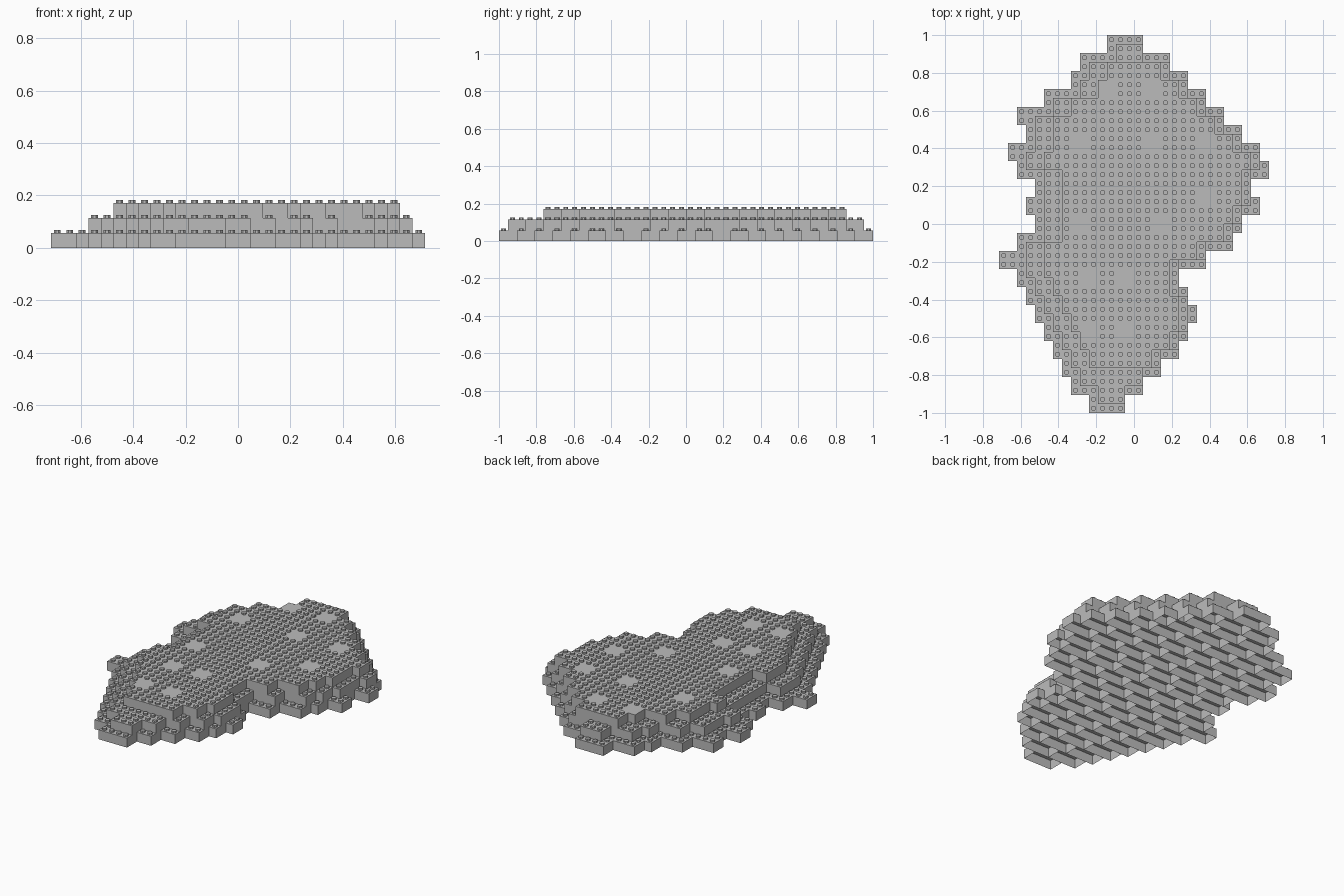
import bpy, bmesh, math

cube = bpy.data.objects.get("Cube")
if cube:
    bpy.data.objects.remove(cube, do_unlink=True)

PITCH = 2 / 42            # stud spacing
HEIGHT = PITCH * 1.2      # brick height
COLS, ROWS = 30, 42

grey = bpy.data.materials.new("light_grey")
grey.use_nodes = True
colour = (0.5, 0.5, 0.5, 1)
grey.diffuse_color = colour
grey.node_tree.nodes["Principled BSDF"].inputs["Base Color"].default_value = colour


def px(col):
    return (col - COLS / 2) * PITCH


def py(row):
    return (ROWS / 2 - row) * PITCH


# Bottom course: left and right stud column of each two-row band, back to front
lefts = [12, 9, 8, 5, 2, 3, 1, 2, 4, 3, 4, 2, 0, 2, 3, 4, 5, 6, 7, 8, 10]
rights = [16, 19, 21, 23, 25, 27, 29, 30, 28, 29, 27, 26, 23, 20, 21, 22, 21, 20, 18, 16, 14]
bottom = [(2 * i, a, b) for i, (a, b) in enumerate(zip(lefts, rights))]

# Upper courses step inwards and straddle the bands below
middle = [(2 * i + 1, max(lefts[i:i + 2]) + 1, min(rights[i:i + 2])) for i in range(20)]
top = [(row, a + 2, b - 1) for row, a, b in middle[1:18]]
courses = [("bottom", bottom), ("middle", middle), ("top", top)]

# Bare two-by-two spots on the top, as centre column and row
bare = [(12, 6), (17, 6), (9, 12), (17, 12), (23, 12), (23, 18), (9, 21),
        (18, 21), (10, 27), (14, 27), (10, 33), (14, 33)]
bare_cells = {(c + i, r + j) for c, r in bare for i in (-1, 0) for j in (-1, 0)}


def cells(course):
    return {(c, row + j) for row, a, b in course for c in range(a, b) for j in (0, 1)}


def brick(bm, row, a, b, z):
    """Hollow brick: four walls and a roof, open below."""
    corners = [(px(a), py(row + 2)), (px(b), py(row + 2)), (px(b), py(row)), (px(a), py(row))]
    low = [bm.verts.new((x, y, z)) for x, y in corners]
    high = [bm.verts.new((x, y, z + HEIGHT)) for x, y in corners]
    bm.faces.new(high)
    for i in range(4):
        j = (i + 1) % 4
        bm.faces.new((low[i], low[j], high[j], high[i]))


def stud(bm, col, row, z, sides=8, radius=PITCH * 0.3, tall=PITCH * 0.22):
    rings = []
    for h in (z, z + tall):
        rings.append([bm.verts.new((px(col + 0.5) + radius * math.cos(math.tau * (i + 0.5) / sides),
                                    py(row + 0.5) + radius * math.sin(math.tau * (i + 0.5) / sides), h))
                      for i in range(sides)])
    low, high = rings
    bm.faces.new(high)
    for i in range(sides):
        j = (i + 1) % sides
        bm.faces.new((low[i], low[j], high[j], high[i]))


def finish(bm, name):
    mesh = bpy.data.meshes.new(name)
    bm.to_mesh(mesh)
    bm.free()
    mesh.materials.append(grey)
    bpy.context.collection.objects.link(bpy.data.objects.new(name, mesh))


for level, (name, course) in enumerate(courses):
    z = level * HEIGHT
    # Bricks four studs long, with a shorter one closing each band
    bm = bmesh.new()
    for row, a, b in course:
        for c in range(a, b, 4):
            brick(bm, row, c, min(c + 4, b), z)
    finish(bm, name + "_bricks")

    # Studs wherever nothing is stacked above
    hidden = cells(courses[level + 1][1]) if level < 2 else bare_cells
    bm = bmesh.new()
    for c, r in sorted(cells(course) - hidden):
        stud(bm, c, r, z + HEIGHT)
    finish(bm, name + "_studs")
